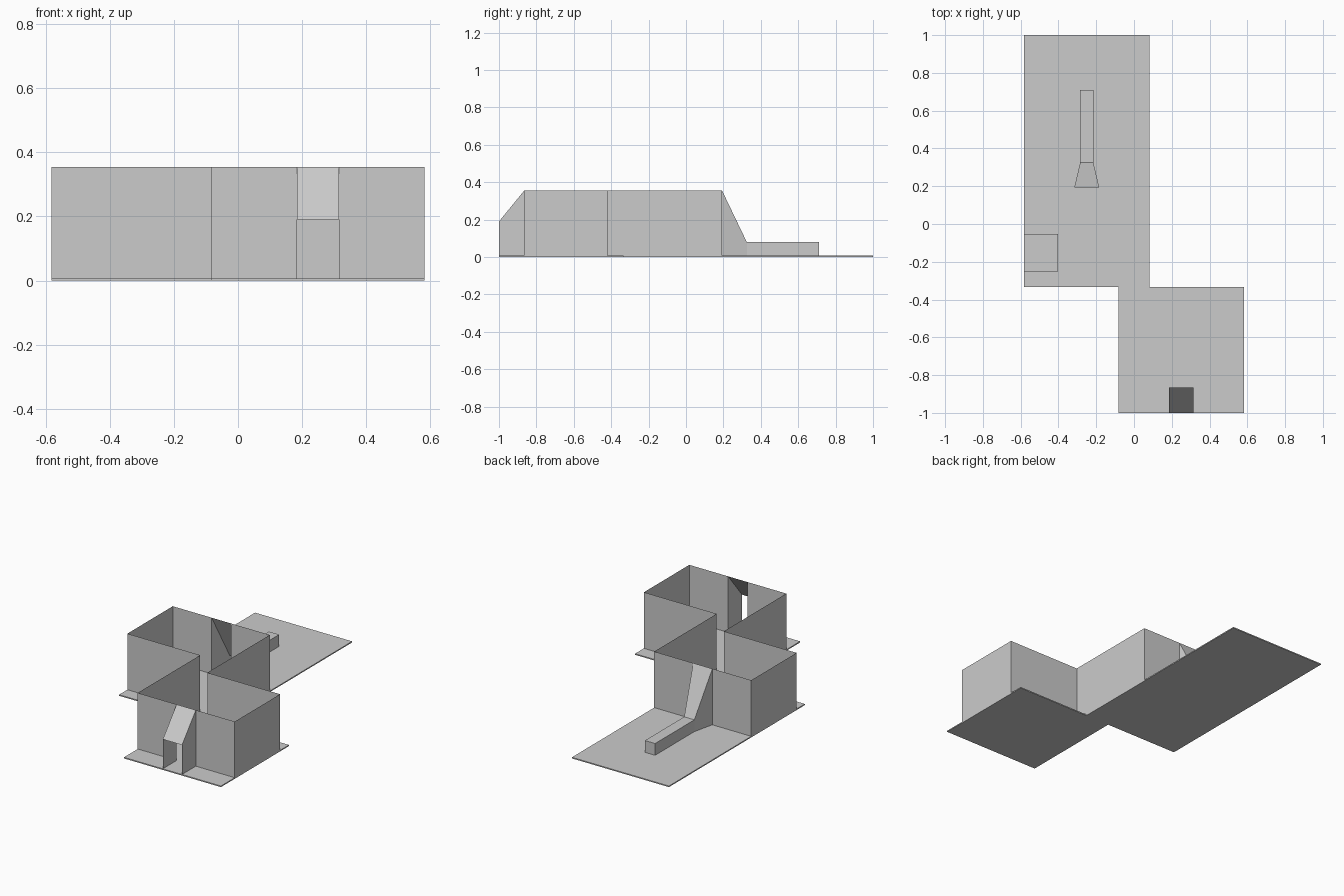
import bpy, bmesh

if "Cube" in bpy.data.objects:
    bpy.data.objects.remove(bpy.data.objects["Cube"])

GREY = bpy.data.materials.new("plain_grey")
GREY.diffuse_color = (0.6, 0.6, 0.6, 1)
GREY.use_nodes = True
GREY.node_tree.nodes["Principled BSDF"].inputs["Base Color"].default_value = GREY.diffuse_color

T = 0.007          # ground plate thickness
H = 0.355          # wall height
L, R = -0.583, 0.583
IN = 0.083         # half overlap of the two rooms
DOOR_X, CHUTE_X, HALF = 0.25, -0.25, 0.066
FRONT, BACK = -0.865, 0.193


def finish(name, bm):
    me = bpy.data.meshes.new(name)
    bm.to_mesh(me)
    bm.free()
    me.materials.append(GREY)
    ob = bpy.data.objects.new(name, me)
    bpy.context.collection.objects.link(ob)
    return ob


def face(bm, pts):
    return bm.faces.new([bm.verts.new(p) for p in pts])


def wall(name, path):
    """Single-sheet wall standing along an open path in plan."""
    bm = bmesh.new()
    for (x0, y0), (x1, y1) in zip(path, path[1:]):
        face(bm, [(x0, y0, T), (x1, y1, T), (x1, y1, H), (x0, y0, H)])
    bmesh.ops.remove_doubles(bm, verts=bm.verts, dist=1e-5)
    finish(name, bm)


def duct(name, cx, sections, capped):
    """Open-bottomed passage through (y, half width, height) sections."""
    bm = bmesh.new()
    rings = [[bm.verts.new(p) for p in ((cx - w, y, T), (cx - w, y, z),
                                        (cx + w, y, z), (cx + w, y, T))]
             for y, w, z in sections]
    for a, b in zip(rings, rings[1:]):
        for i in range(3):
            bm.faces.new((a[i], b[i], b[i + 1], a[i + 1]))
    if capped:
        bm.faces.new(rings[-1])
    bm.normal_update()
    # make the roof point upward, sides follow
    if sum(f.normal.z for f in bm.faces) < 0:
        bmesh.ops.reverse_faces(bm, faces=bm.faces[:])
    finish(name, bm)


# stepped ground plate
bm = bmesh.new()
f = face(bm, [(x, y, 0) for x, y in (
    (L, -0.333), (-IN, -0.333), (-IN, -1), (R, -1),
    (R, -0.333), (IN, -0.333), (IN, 1), (L, 1))])
ext = bmesh.ops.extrude_face_region(bm, geom=[f], use_keep_orig=True)
bmesh.ops.translate(bm, vec=(0, 0, T),
                    verts=[v for v in ext["geom"] if isinstance(v, bmesh.types.BMVert)])
bmesh.ops.recalc_face_normals(bm, faces=bm.faces)
finish("ground_plate", bm)

# room walls, broken by the doorway at the front and the chute at the back
wall("right_walls", [(DOOR_X + HALF, FRONT), (R, FRONT), (R, -0.42), (IN, -0.42),
                     (IN, BACK), (CHUTE_X + HALF, BACK)])
wall("left_walls", [(CHUTE_X - HALF, BACK), (L, BACK), (L, -0.252), (-IN, -0.252),
                    (-IN, FRONT), (DOOR_X - HALF, FRONT)])

# sloping entrance porch
duct("entrance_porch", DOOR_X, [(-1, HALF, 0.19), (FRONT, HALF, H)], False)

# tapering chute and low tunnel
duct("chute_tunnel", CHUTE_X, [(BACK, HALF, H), (0.325, 0.035, 0.08),
                               (0.71, 0.035, 0.08)], True)

# corner shelf in the back room
bm = bmesh.new()
face(bm, [(L, -0.252, 0.17), (-0.403, -0.252, 0.17), (-0.403, -0.052, 0.17), (L, -0.052, 0.17)])
finish("corner_shelf", bm)
